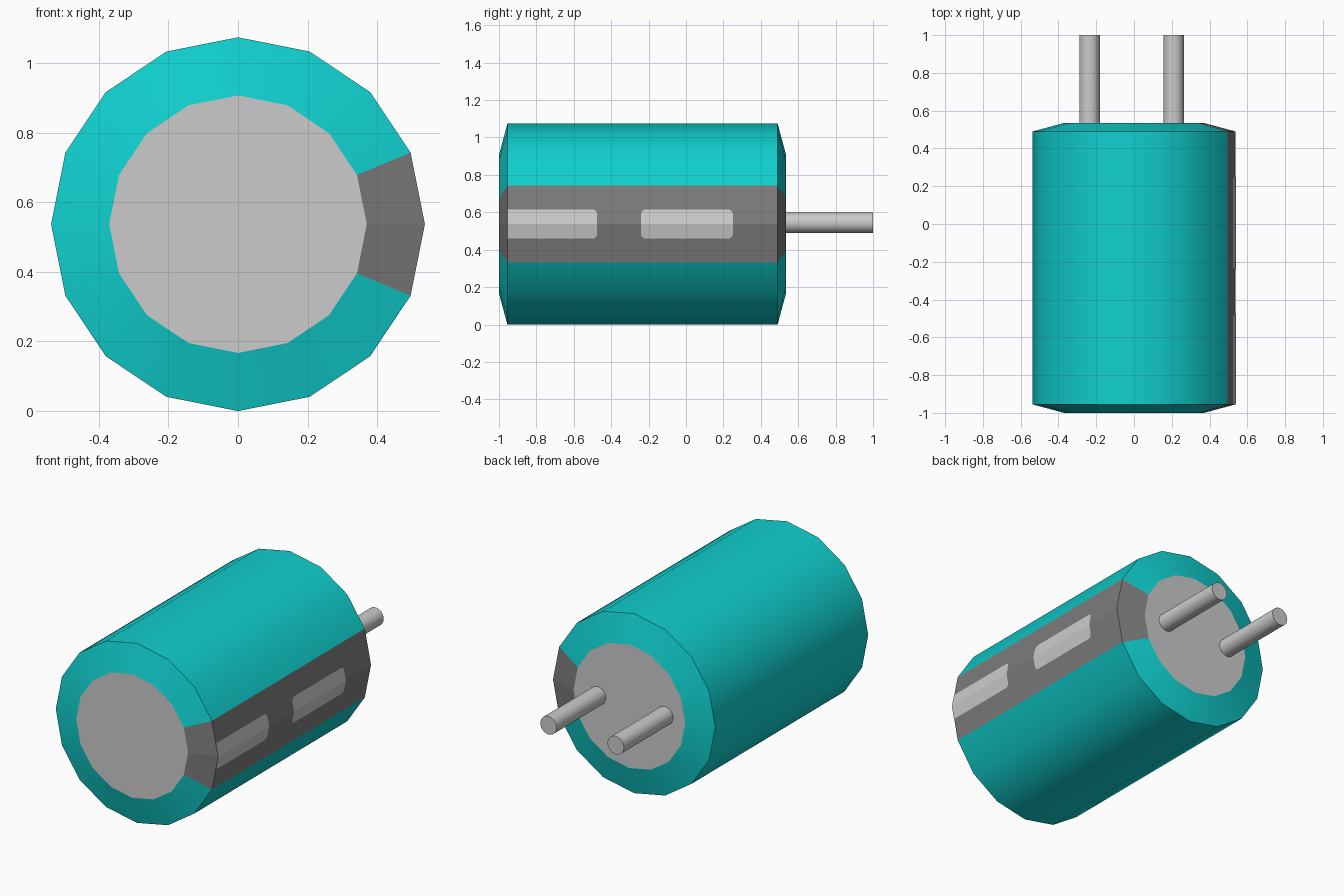
import bpy, bmesh, math

cube = bpy.data.objects.get("Cube")
if cube:
    bpy.data.objects.remove(cube, do_unlink=True)

SIDES = 16
R = 0.537       # can radius, also the height of its axis
CAP_R = 0.37
FRONT, BACK = -1.0, 0.535
BEVEL = 0.045


def material(name, rgb):
    m = bpy.data.materials.new(name)
    m.use_nodes = True
    colour = (*rgb, 1.0)
    m.diffuse_color = colour
    m.node_tree.nodes["Principled BSDF"].inputs["Base Color"].default_value = colour
    return m


teal = material("teal sleeve", (0.005, 0.63, 0.62))
dark = material("dark grey stripe", (0.2, 0.2, 0.2))
light = material("light grey metal", (0.6, 0.6, 0.6))


def finish(name, bm, mats):
    mesh = bpy.data.meshes.new(name)
    bm.to_mesh(mesh)
    bm.free()
    obj = bpy.data.objects.new(name, mesh)
    bpy.context.collection.objects.link(obj)
    for m in mats:
        mesh.materials.append(m)
    return obj


def smooth(obj):
    bpy.ops.object.select_all(action='DESELECT')
    obj.select_set(True)
    bpy.context.view_layer.objects.active = obj
    bpy.ops.object.shade_smooth_by_angle(angle=math.radians(30))


def lathe(name, profile, sides, cx, cz, mats):
    """Closed solid of revolution about a y axis, from (y, radius) pairs."""
    bm = bmesh.new()
    rings = []
    for y, r in profile:
        rings.append([bm.verts.new((cx + r * math.cos(math.tau * i / sides), y,
                                    cz + r * math.sin(math.tau * i / sides)))
                      for i in range(sides)])
    for a, b in zip(rings, rings[1:]):
        for i in range(sides):
            j = (i + 1) % sides
            bm.faces.new((a[i], b[i], b[j], a[j]))
    bm.faces.new(rings[0])
    bm.faces.new(rings[-1][::-1])
    bmesh.ops.recalc_face_normals(bm, faces=bm.faces)
    obj = finish(name, bm, mats)
    smooth(obj)
    return obj


# Can body: teal sleeve, dark stripe on the two +x facets, bare metal end caps
body = lathe("can_body", [(FRONT, CAP_R), (FRONT + BEVEL, R), (BACK - BEVEL, R), (BACK, CAP_R)],
             SIDES, 0, R, [teal, dark, light])
for p in body.data.polygons:
    angle = abs(math.atan2(p.center.z - R, p.center.x))
    if abs(p.normal.y) > 0.99:
        p.material_index = 2
    elif angle < math.tau / SIDES:
        p.material_index = 1
    p.use_smooth = p.material_index == 0

# Two wire leads at the back
for name, x in (("right_lead", -0.235), ("left_lead", 0.21)):
    lathe(name, [(BACK - 0.01, 0.054), (1.0, 0.054)], 32, x, R + 0.007, [light])


# Polarity dashes: thin rounded plates folded over the stripe's middle edge
def dash(name, y0, y1, r0, r1):
    half, lift = 0.078, 0.002
    bm = bmesh.new()

    def vert(y, h):
        x = R + lift - abs(h) * math.tan(math.pi / SIDES)
        return bm.verts.new((x, y, R + h))

    start, end = vert(y0, 0), vert(y1, 0)
    for side in (1, -1):
        outline = [start]
        for y, r, s in ((y0, r0, 1), (y1, r1, -1)):
            steps = 5 if r else 1
            arc = []
            for k in range(steps):
                t = math.pi / 2 * k / max(steps - 1, 1)
                arc.append((y + s * r * (1 - math.cos(t)), half - r * (1 - math.sin(t))))
            if s < 0:
                arc.reverse()
            outline += [vert(py, side * h) for py, h in arc]
        outline.append(end)
        face = bm.faces.new(outline)
        face.normal_update()
        if face.normal.x < 0:
            face.normal_flip()
    finish(name, bm, [light])


dash("front_dash", FRONT + BEVEL, -0.475, 0, 0.025)
dash("back_dash", -0.24, 0.25, 0.025, 0.025)
